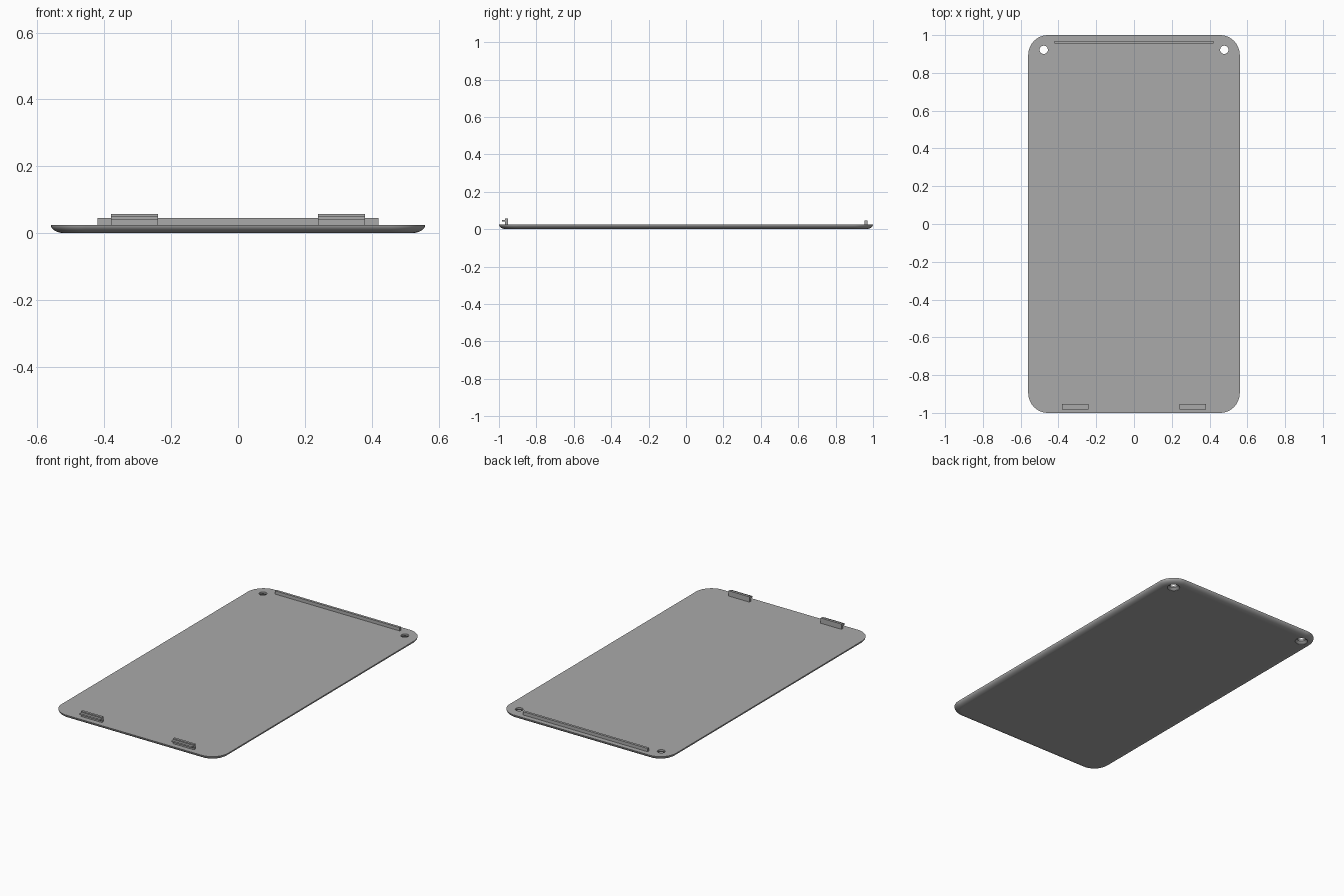
import bpy, bmesh, math

if "Cube" in bpy.data.objects:
    bpy.data.objects.remove(bpy.data.objects["Cube"], do_unlink=True)

grey = bpy.data.materials.new("neutral_grey")
grey.use_nodes = True
COLOUR = (0.4, 0.4, 0.4, 1)
grey.diffuse_color = COLOUR
grey.node_tree.nodes["Principled BSDF"].inputs["Base Color"].default_value = COLOUR

W, L, T = 0.56, 1.0, 0.025          # half width, half length, plate thickness
CORNER, ROUND = 0.105, 0.042        # corner radius, width of rounded underside


def make_object(name, bm):
    bmesh.ops.recalc_face_normals(bm, faces=bm.faces)
    mesh = bpy.data.meshes.new(name)
    bm.to_mesh(mesh)
    bm.free()
    mesh.materials.append(grey)
    obj = bpy.data.objects.new(name, mesh)
    bpy.context.collection.objects.link(obj)
    return obj


def loft(bm, rings):
    """Skin closed rings of points and cap both ends."""
    rows = [[bm.verts.new(p) for p in ring] for ring in rings]
    for a, b in zip(rows, rows[1:]):
        for i in range(len(a)):
            j = (i + 1) % len(a)
            bm.faces.new((a[i], a[j], b[j], b[i]))
    bm.faces.new(rows[0])
    bm.faces.new(rows[-1])


def rounded_ring(inset, z, steps=12):
    r = CORNER - inset
    points = []
    for k, (sx, sy) in enumerate([(1, 1), (-1, 1), (-1, -1), (1, -1)]):
        for i in range(steps + 1):
            a = (k + i / steps) * math.pi / 2
            points.append((sx * (W - CORNER) + r * math.cos(a),
                           sy * (L - CORNER) + r * math.sin(a), z))
    return points


def circle(x, y, r, z, n=32):
    return [(x + r * math.cos(math.tau * i / n),
             y + r * math.sin(math.tau * i / n), z) for i in range(n)]


def extrude_x(name, profile, x0, x1):
    bm = bmesh.new()
    loft(bm, [[(x, y, z) for y, z in profile] for x in (x0, x1)])
    return make_object(name, bm)


# Cover plate with a rounded lower edge
bm = bmesh.new()
angles = [i / 8 * math.pi / 2 for i in range(9)]
loft(bm, [rounded_ring(ROUND * (1 - math.cos(a)), T * (1 - math.sin(a))) for a in angles])
plate = make_object("cover_plate", bm)

# Countersunk screw holes in the back corners
bm = bmesh.new()
for side in (-1, 1):
    loft(bm, [circle(side * 0.478, 0.922, r, z) for r, z in
              [(0.036, -0.01), (0.036, 0.002), (0.022, 0.014), (0.022, 0.05)]])
cutter = make_object("screw_hole_cutter", bm)
cutter.hide_render = True
cut = plate.modifiers.new("screw_holes", "BOOLEAN")
cut.object = cutter
cut.operation = "DIFFERENCE"
cut.solver = "EXACT"

bpy.ops.object.select_all(action="DESELECT")
bpy.context.view_layer.objects.active = plate
plate.select_set(True)
bpy.ops.object.modifier_apply(modifier=cut.name)
bpy.data.objects.remove(cutter, do_unlink=True)
bpy.ops.object.shade_smooth_by_angle(angle=math.radians(30))
weighted = plate.modifiers.new("flat_face_normals", "WEIGHTED_NORMAL")
weighted.keep_sharp = True

# Locating rib along the back edge
extrude_x("back_rib", [(0.955, T - 0.002), (0.97, T - 0.002), (0.97, 0.045), (0.955, 0.045)],
          -0.42, 0.42)

# Hooked clips on the front edge
hook = [(-0.952, T - 0.002), (-0.952, 0.057), (-0.967, 0.057), (-0.967, 0.05),
        (-0.983, 0.05), (-0.983, 0.041), (-0.967, 0.041), (-0.967, T - 0.002)]
for name, x0 in (("right_clip", -0.38), ("left_clip", 0.24)):
    extrude_x(name, hook, x0, x0 + 0.14)
